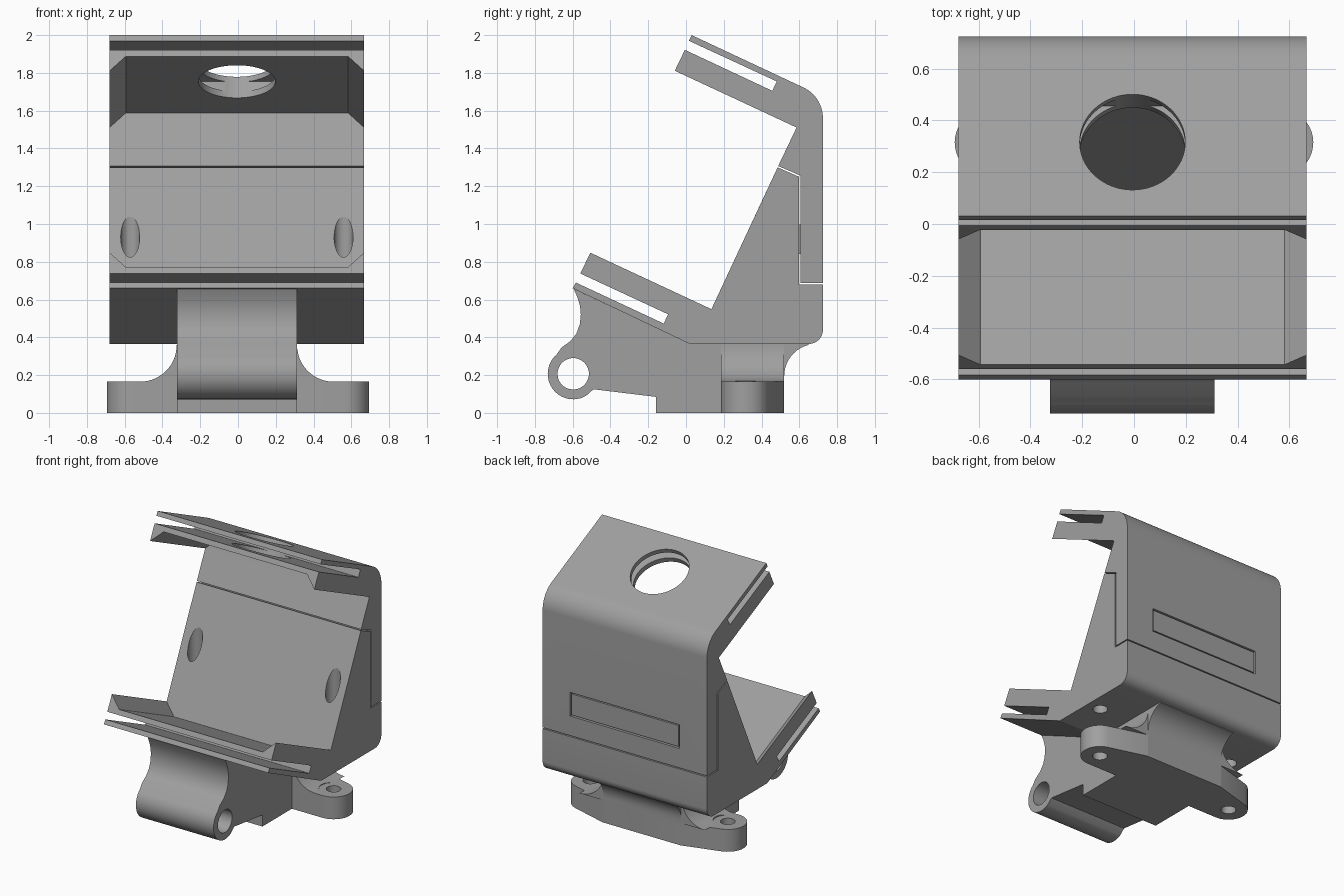
import bpy, bmesh, math
from mathutils import Matrix, Vector

if "Cube" in bpy.data.objects:
    bpy.data.objects.remove(bpy.data.objects["Cube"])

GREY = bpy.data.materials.new("mid grey")
GREY.diffuse_color = (0.35, 0.35, 0.35, 1)
GREY.use_nodes = True
GREY.node_tree.nodes["Principled BSDF"].inputs["Base Color"].default_value = GREY.diffuse_color
XC = -0.006                     # middle of the housing
HALF = 0.673                    # half width of the housing
TILT = math.radians(25)
D = Vector((0, math.cos(TILT), -math.sin(TILT)))   # along the tilted plates
N = Vector((0, math.sin(TILT), math.cos(TILT)))    # across the plates


def arc(cx, cy, r, a0, a1, n=10):
    steps = [math.radians(a0 + (a1 - a0) * i / n) for i in range(n + 1)]
    return [(cx + r * math.cos(a), cy + r * math.sin(a)) for a in steps]


def prism(name, points, offset):
    """Extrude a closed ring of 3D points by an offset."""
    bm = bmesh.new()
    face = bm.faces.new([bm.verts.new(p) for p in points])
    ext = bmesh.ops.extrude_face_region(bm, geom=[face])
    moved = [v for v in ext["geom"] if isinstance(v, bmesh.types.BMVert)]
    bmesh.ops.translate(bm, verts=moved, vec=offset)
    bmesh.ops.recalc_face_normals(bm, faces=bm.faces)
    mesh = bpy.data.meshes.new(name)
    bm.to_mesh(mesh)
    bm.free()
    ob = bpy.data.objects.new(name, mesh)
    bpy.context.collection.objects.link(ob)
    mesh.materials.append(GREY)
    return ob


def side_prism(name, profile, half):
    return prism(name, [(XC - half, y, z) for y, z in profile], (2 * half, 0, 0))


def box(name, x0, x1, y0, y1, z0, z1):
    return prism(name, [(x0, y0, z0), (x1, y0, z0), (x1, y1, z0), (x0, y1, z0)],
                 (0, 0, z1 - z0))


def rod(name, centre, axis, r, length, n=48):
    """Cylinder starting at centre and running along axis."""
    axis = Vector(axis).normalized()
    turn = axis.to_track_quat('Z', 'Y').to_matrix()
    pts = [Vector(centre) + turn @ Vector((x, y, 0))
           for x, y in arc(0, 0, r, 0, 360 - 360 / n, n - 1)]
    return prism(name, pts, axis * length)


def boolean(ob, tool, op='DIFFERENCE'):
    mod = ob.modifiers.new("cut", 'BOOLEAN')
    mod.operation, mod.object, mod.solver = op, tool, 'EXACT'
    bpy.context.view_layer.objects.active = ob
    bpy.ops.object.modifier_apply(modifier=mod.name)
    bpy.data.objects.remove(tool)


def channel():
    """Space between the plates, with sloped sides that leave edge lips."""
    start = Vector((XC, 0.135, 0.55))
    h, lip, gap = HALF + 0.001, 0.086, 1.06
    ring = [(-h + lip, -lip), (h - lip, -lip), (h, 0), (h, gap),
            (h - lip, gap + lip), (-h + lip, gap + lip), (-h, gap), (-h, 0)]
    return prism("channel_cutter", [start + Vector((x, 0, 0)) + N * n for x, n in ring],
                 -D * 0.9)


# Lower housing: slotted tilted plate, sloped back wall, rounded back corner
lower = side_prism("lower_housing", [
    (-0.60, 0.66), (-0.583, 0.69), (-0.118, 0.473), (-0.095, 0.522), (-0.56, 0.738),
    (-0.505, 0.85), (0.135, 0.55), (0.485, 1.30), (0.598, 1.25), (0.598, 0.68),
    (0.725, 0.68)] + arc(0.65, 0.44, 0.075, 0, -90) + [(0.02, 0.365)], HALF)
boolean(lower, channel())
for s in (-1, 1):
    boolean(lower, rod("screw_cutter", (XC + s * 0.565, 0.313, 0.3), (0, 0, 1), 0.05, 0.95))

# Upper housing: back cover, rounded bend, slotted tilted plate
upper = side_prism("upper_housing", [
    (0.488, 1.307), (0.585, 1.51), (-0.06, 1.81), (-0.006, 1.922), (0.457, 1.705),
    (0.48, 1.755), (0.015, 1.97), (0.03, 2.0)]
    + arc(0.545, 1.56, 0.18, 65, 0, 14)
    + [(0.725, 0.688), (0.606, 0.688), (0.606, 1.256)], HALF)
boolean(upper, channel())

# Round opening through the upper plate, softened at its outer rim
boolean(upper, rod("opening_cutter", Vector((XC, 0.265, 1.755)) - N * 0.1, N, 0.204, 0.4, 64))

# Locking tab that passes through a slot in the back cover
boolean(upper, box("slot_cutter", -0.455, 0.443, 0.5, 0.8, 0.832, 1.008))
box("locking_tab", -0.445, 0.433, 0.59, 0.722, 0.842, 0.998)

# Hinge neck: lug at the front, block below, flared back
neck = side_prism("hinge_neck", [
    (-0.595, 0.657), (-0.574, 0.61), (-0.561, 0.565), (-0.557, 0.52), (-0.562, 0.47),
    (-0.58, 0.42), (-0.612, 0.38), (-0.66, 0.345)]
    + arc(-0.597, 0.207, 0.135, 130, 300, 24)
    + [(-0.49, 0.125), (-0.16, 0.085), (-0.16, 0), (0.52, 0), (0.52, 0.165)]
    + arc(0.69, 0.195, 0.17, 180, 104, 10)
    + [(0.65, 0.366), (0.02, 0.366)], 0.318)
boolean(neck, rod("pin_cutter", (-1, -0.597, 0.207), (1, 0, 0), 0.083, 2))

# Mounting ears: flat foot with rounded tips
ear_x, ear_y, r = 0.563, 0.315, 0.13
right = arc(ear_x, ear_y, r, -90, 75, 20)
outline = [(0.32, 0.185)] + right + [(0.32, 0.52)]
outline += [(-x, y) for x, y in reversed(outline)]
ears = prism("mounting_ears", [(x, y, 0) for x, y in outline], (0, 0, 0.165))

# Concave webs between ears and housing
half_web = arc(0.507, 0.36, 0.195, 270, 180, 14)
web_ring = half_web + [(-x - 0.012, z) for x, z in reversed(half_web)]
web = prism("ear_webs", [(x, 0.185, z + (0.004 if z > 0.3 else 0)) for x, z in web_ring],
            (0, 0.335, 0))

# Screw holes in the ears, with clearance for the heads
for s in (-1, 1):
    x = s * 0.563
    boolean(ears, rod("screw_cutter", (x, ear_y, -0.1), (0, 0, 1), 0.05, 0.5))
    boolean(web, rod("head_cutter", (x, ear_y, 0.1), (0, 0, 1), 0.1, 0.255))

for ob in bpy.context.scene.objects:
    bpy.ops.object.select_all(action='DESELECT')
    ob.select_set(True)
    bpy.context.view_layer.objects.active = ob
    bpy.ops.object.shade_smooth_by_angle(angle=math.radians(25))
